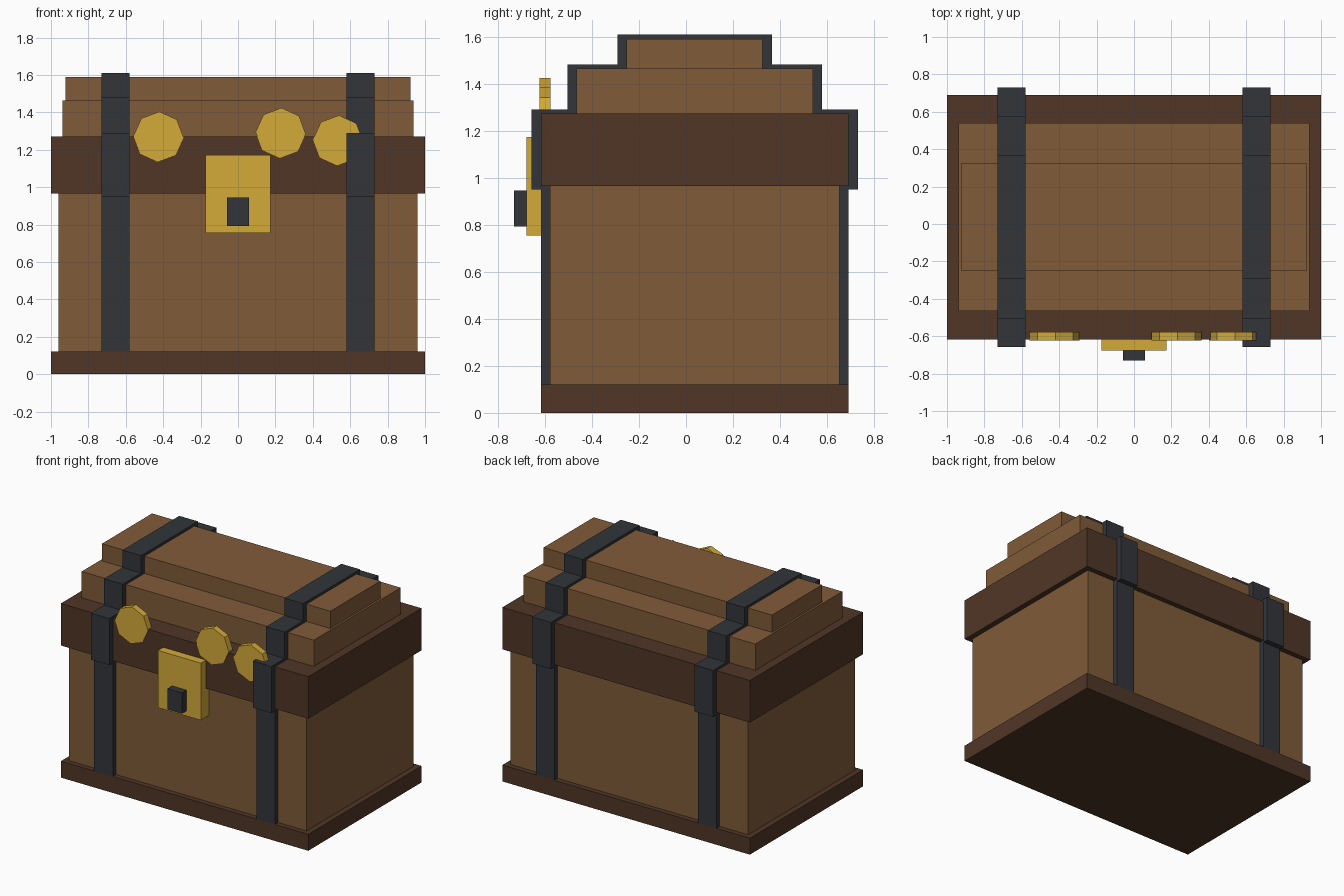
import bpy
import math
from mathutils import Matrix

if "Cube" in bpy.data.objects:
    bpy.data.objects.remove(bpy.data.objects["Cube"])

YC = 0.037  # depth centre of the chest body


def material(name, rgb):
    m = bpy.data.materials.new(name)
    # sRGB 0-255 to linear
    m.diffuse_color = [((c / 255 + 0.055) / 1.055) ** 2.4 for c in rgb] + [1]
    m.use_nodes = True
    m.node_tree.nodes["Principled BSDF"].inputs["Base Color"].default_value = m.diffuse_color
    return m


WOOD = material("wood", (128, 91, 56))
DARK = material("dark_wood", (80, 54, 38))
IRON = material("iron", (50, 53, 58))
GOLD = material("gold", (211, 170, 56))


def finish(name, mat, matrix):
    ob = bpy.context.object
    ob.name = name
    ob.data.transform(matrix)
    ob.data.materials.append(mat)
    return ob


def box(name, mat, x, y, z):
    """Box from (min, max) ranges on each axis."""
    bpy.ops.mesh.primitive_cube_add(size=1)
    size = Matrix.Diagonal((x[1] - x[0], y[1] - y[0], z[1] - z[0], 1))
    mid = Matrix.Translation([(a + b) / 2 for a, b in (x, y, z)])
    return finish(name, mat, mid @ size)


def centred_box(name, mat, half_x, half_y, z):
    return box(name, mat, (-half_x, half_x), (YC - half_y, YC + half_y), z)


# Wooden tiers, from plinth to stepped lid
centred_box("base_plinth", DARK, 1.0, 0.654, (0, 0.12))
centred_box("chest_body", WOOD, 0.96, 0.616, (0.10, 0.98))
centred_box("lid_rim", DARK, 1.0, 0.654, (0.965, 1.272))
centred_box("lid_middle", WOOD, 0.938, 0.502, (1.26, 1.464))
centred_box("lid_top", WOOD, 0.923, 0.289, (1.45, 1.59))

# Iron straps wrapping each tier, mirrored left and right
strap_tiers = [
    ("body_strap", 0.654, (0.12, 0.96)),
    ("rim_strap", 0.694, (0.949, 1.289)),
    ("middle_strap", 0.541, (1.28, 1.482)),
    ("top_strap", 0.328, (1.47, 1.609)),
]
for name, half_y, z in strap_tiers:
    strap = box(name, IRON, (0.58, 0.73), (YC - half_y, YC + half_y), z)
    strap.modifiers.new("mirror", 'MIRROR')

# Lock plate and keyhole block
box("lock_plate", GOLD, (-0.173, 0.173), (-0.677, -0.575), (0.755, 1.173))
box("keyhole", IRON, (-0.058, 0.058), (-0.731, -0.67), (0.793, 0.945))

# Octagonal coins set along the front of the rim
for x, z in ((-0.425, 1.27), (0.228, 1.29), (0.535, 1.25)):
    bpy.ops.mesh.primitive_cylinder_add(vertices=8, radius=0.134, depth=0.046)
    turn = Matrix.Rotation(math.radians(2), 4, 'Y') @ Matrix.Rotation(math.pi / 2, 4, 'X')
    finish("coin", GOLD, Matrix.Translation((x, -0.6, z)) @ turn)
